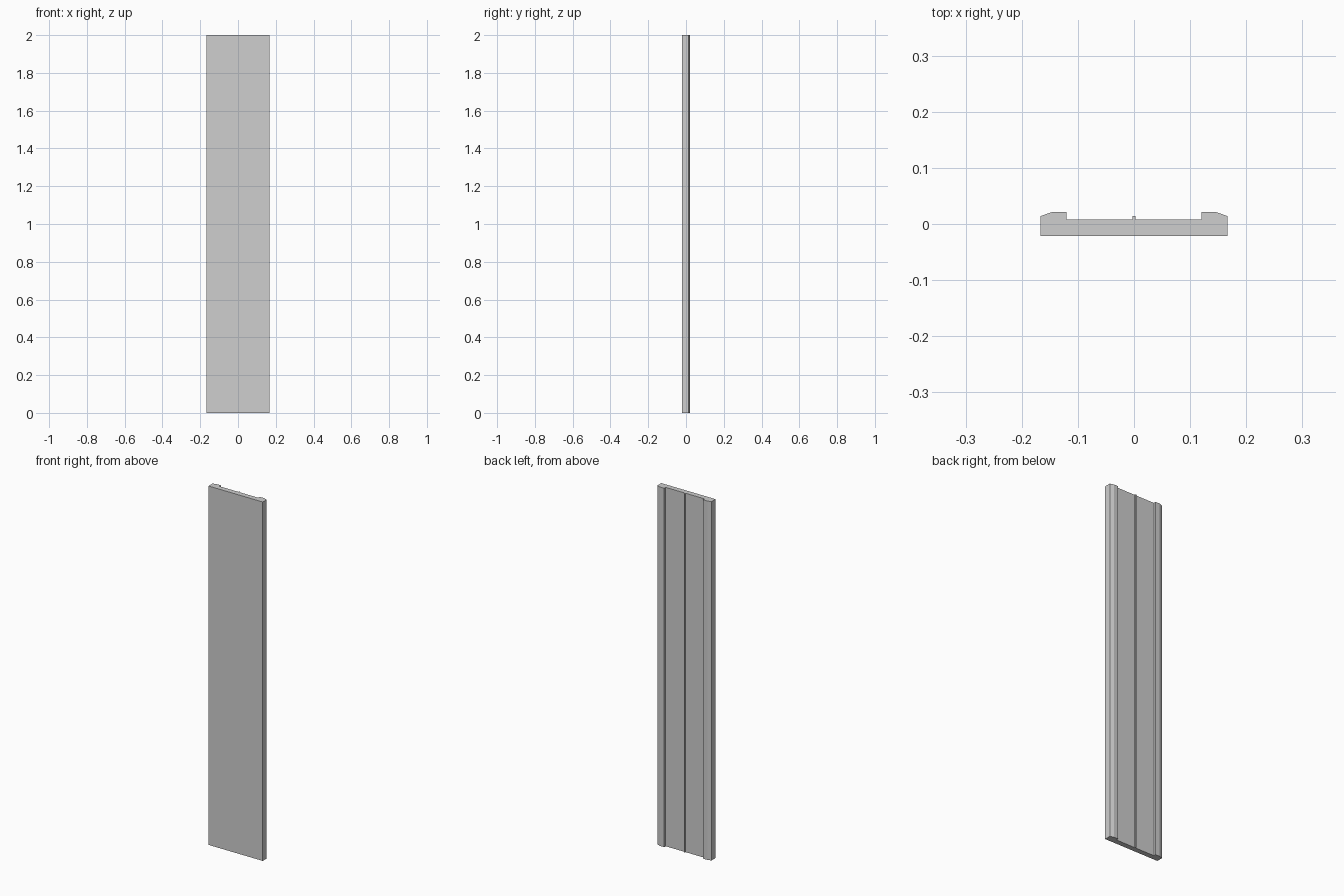
import bpy
import bmesh

cube = bpy.data.objects.get("Cube")
if cube:
    bpy.data.objects.remove(cube, do_unlink=True)

HEIGHT = 2.0

grey = bpy.data.materials.new("light grey")
grey.use_nodes = True
grey.diffuse_color = (0.62, 0.62, 0.62, 1)
grey.node_tree.nodes["Principled BSDF"].inputs["Base Color"].default_value = grey.diffuse_color

# Right half of the board's cross-section, from the front face round to the centre rib
half_profile = [
    (0.167, -0.021),   # front corner
    (0.167, 0.014),    # outer edge, start of chamfer
    (0.147, 0.021),    # raised back rail
    (0.12, 0.021),
    (0.12, 0.008),     # recessed back
    (0.003, 0.008),
    (0.003, 0.014),    # slim centre rib
]
profile = half_profile + [(-x, y) for x, y in reversed(half_profile)]


def extrude_profile(name, points, height):
    """Extrude a closed outline straight up into a solid."""
    bm = bmesh.new()
    base = bm.faces.new([bm.verts.new((x, y, 0)) for x, y in points])
    top = bmesh.ops.extrude_face_region(bm, geom=[base], use_keep_orig=True)["geom"]
    verts = [g for g in top if isinstance(g, bmesh.types.BMVert)]
    bmesh.ops.translate(bm, verts=verts, vec=(0, 0, height))
    bmesh.ops.recalc_face_normals(bm, faces=bm.faces)
    mesh = bpy.data.meshes.new(name)
    bm.to_mesh(mesh)
    bm.free()
    mesh.materials.append(grey)
    obj = bpy.data.objects.new(name, mesh)
    bpy.context.collection.objects.link(obj)
    return obj


extrude_profile("board_panel", profile, HEIGHT)
